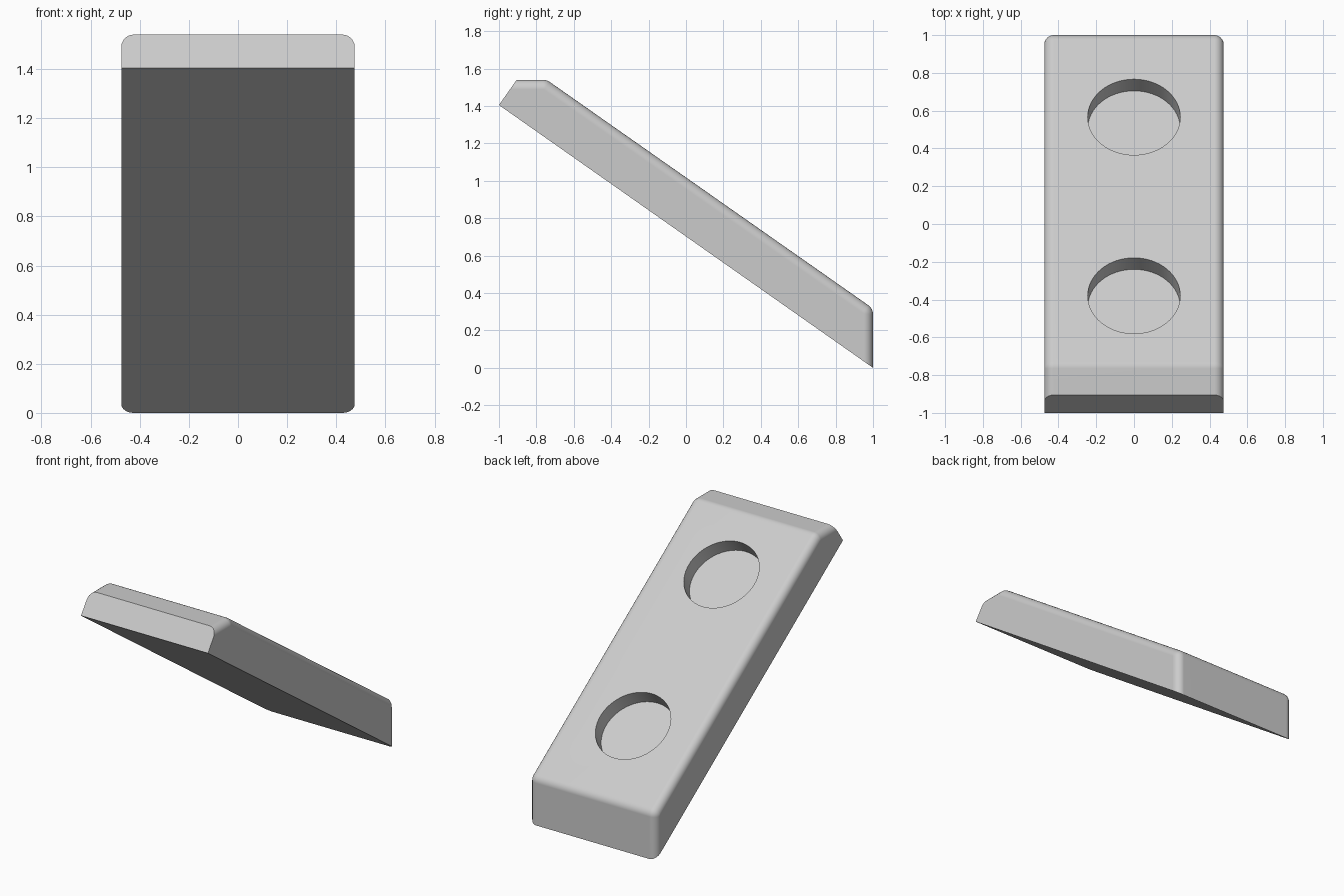
import bpy
import bmesh
import math
from mathutils import Vector

cube = bpy.data.objects.get("Cube")
if cube:
    bpy.data.objects.remove(cube, do_unlink=True)

HALF_WIDTH = 0.475
RADIUS = 0.05
TILT = math.atan2(1.405, 2.0)

grey = bpy.data.materials.new("light grey")
grey.use_nodes = True
grey.diffuse_color = (0.6, 0.6, 0.6, 1)
grey.node_tree.nodes["Principled BSDF"].inputs["Base Color"].default_value = (0.6, 0.6, 0.6, 1)


def add_object(name, bm):
    bmesh.ops.recalc_face_normals(bm, faces=bm.faces)
    mesh = bpy.data.meshes.new(name)
    bm.to_mesh(mesh)
    bm.free()
    mesh.materials.append(grey)
    obj = bpy.data.objects.new(name, mesh)
    bpy.context.collection.objects.link(obj)
    return obj


def rounded(corner, before, after, radius, steps=6):
    """Points of a fillet arc that replaces a profile corner."""
    c = Vector(corner)
    a = (Vector(before) - c).normalized()
    b = (Vector(after) - c).normalized()
    half = a.angle(b) / 2
    centre = c + (a + b).normalized() * radius / math.sin(half)
    start = (c + a * radius / math.tan(half) - centre).normalized()
    end = (c + b * radius / math.tan(half) - centre).normalized()
    return [centre + start.slerp(end, i / steps) * radius for i in range(steps + 1)]


# Slanted slab: side profile in y, z, extruded across x
tip, crest, ridge = (-1, 1.405), (-0.905, 1.54), (-0.745, 1.54)
back_top, back_foot = (1, 0.317), (1, 0)
profile = [Vector(tip), Vector(crest)]
profile += rounded(ridge, crest, back_top, RADIUS * 1.2)
profile += rounded(back_top, ridge, back_foot, RADIUS * 1.2)
profile.append(Vector(back_foot))

bm = bmesh.new()
sides = [[bm.verts.new((x, p.x, p.y)) for p in profile] for x in (-HALF_WIDTH, HALF_WIDTH)]
count = len(profile)
for side in sides:
    bm.faces.new(side)
for i in range(count):
    j = (i + 1) % count
    bm.faces.new((sides[0][i], sides[0][j], sides[1][j], sides[1][i]))
bmesh.ops.recalc_face_normals(bm, faces=bm.faces)

# Round the long upper edges and the upright back corners
edges = [bm.edges.get((s[i], s[i + 1])) for s in sides for i in range(1, count - 1)]
bmesh.ops.bevel(bm, geom=edges, offset=RADIUS, offset_type='OFFSET', segments=6,
                profile=0.5, affect='EDGES', clamp_overlap=False)
slab = add_object("slanted_slab", bm)

# Two round recesses sunk square to the slope
for name, y in (("upper_recess_cutter", -0.38), ("lower_recess_cutter", 0.565)):
    bm = bmesh.new()
    bmesh.ops.create_cone(bm, cap_ends=True, segments=64, radius1=0.245, radius2=0.245, depth=0.21)
    cutter = add_object(name, bm)
    cutter.rotation_euler.x = -TILT
    cutter.location = (0, y, 1.54 - (y + 0.745) * math.tan(TILT))
    cutter.hide_render = True
    cut = slab.modifiers.new(name, 'BOOLEAN')
    cut.operation = 'DIFFERENCE'
    cut.solver = 'EXACT'
    cut.object = cutter

bpy.context.view_layer.update()
bpy.context.view_layer.objects.active = slab
slab.select_set(True)
for modifier in list(slab.modifiers):
    cutter = modifier.object
    bpy.ops.object.modifier_apply(modifier=modifier.name)
    bpy.data.objects.remove(cutter, do_unlink=True)
bpy.ops.object.shade_smooth_by_angle(angle=math.radians(30))
weighted = slab.modifiers.new("flat face normals", 'WEIGHTED_NORMAL')
weighted.keep_sharp = True
